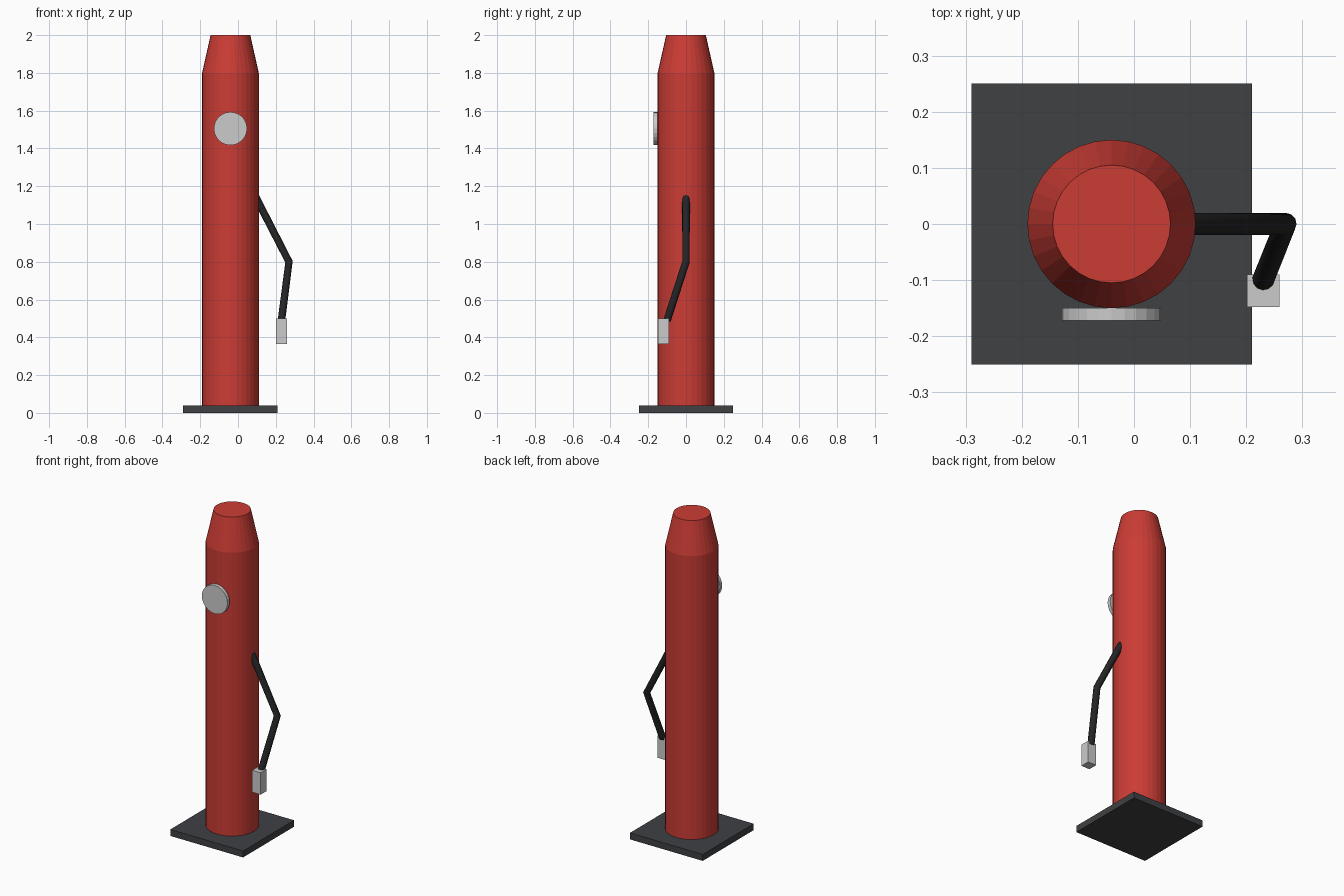
import bpy, bmesh
from math import cos, sin, tau, pi

if "Cube" in bpy.data.objects:
    bpy.data.objects.remove(bpy.data.objects["Cube"])

CX = -0.04  # column axis


def material(name, rgb):
    m = bpy.data.materials.new(name)
    m.diffuse_color = (*rgb, 1)
    m.use_nodes = True
    m.node_tree.nodes["Principled BSDF"].inputs["Base Color"].default_value = m.diffuse_color
    return m


RED = material("red_paint", (0.60, 0.045, 0.035))
DARK = material("dark_steel", (0.05, 0.052, 0.057))
BLACK = material("rubber", (0.018, 0.018, 0.02))


def box(name, center, size, mat=None):
    bpy.ops.mesh.primitive_cube_add(size=1, location=center)
    o = bpy.context.object
    o.name, o.scale = name, size
    bpy.ops.object.transform_apply(location=False, rotation=False, scale=True)
    if mat:
        o.data.materials.append(mat)
    return o


# Square base plate
box("base_plate", (CX, 0, 0.02), (0.5, 0.5, 0.04), DARK)

# Column with tapered top: stacked rings of (radius, height)
bm = bmesh.new()
SIDES = 32
rings = [[bm.verts.new((r * cos(tau * i / SIDES), r * sin(tau * i / SIDES), z))
          for i in range(SIDES)]
         for r, z in ((0.15, 0.04), (0.15, 1.8), (0.105, 2.0))]
for a, b in zip(rings, rings[1:]):
    for i in range(SIDES):
        j = (i + 1) % SIDES
        bm.faces.new((a[i], a[j], b[j], b[i]))
bm.faces.new(rings[0][::-1])
bm.faces.new(rings[-1])
mesh = bpy.data.meshes.new("column")
bm.to_mesh(mesh)
bm.free()
column = bpy.data.objects.new("column", mesh)
column.location.x = CX
column.data.materials.append(RED)
bpy.context.collection.objects.link(column)

# Round gauge on the front
bpy.ops.mesh.primitive_cylinder_add(vertices=24, radius=0.088, depth=0.022,
                                    location=(CX, -0.161, 1.505),
                                    rotation=(pi / 2, 0, 0))
bpy.context.object.name = "gauge"

# Bent hose on the right side
curve = bpy.data.curves.new("hose", 'CURVE')
curve.dimensions = '3D'
curve.bevel_depth = 0.02
curve.bevel_resolution = 4
curve.use_fill_caps = True
path = [(0.09, 0, 1.15), (0.27, 0, 0.8), (0.23, -0.1, 0.49)]
spline = curve.splines.new('POLY')
spline.points.add(len(path) - 1)
for p, co in zip(spline.points, path):
    p.co = (*co, 1)
curve.materials.append(BLACK)
hose = bpy.data.objects.new("hose", curve)
bpy.context.collection.objects.link(hose)

# Nozzle block at the hose end
box("nozzle", (0.23, -0.119, 0.432), (0.058, 0.058, 0.136))
